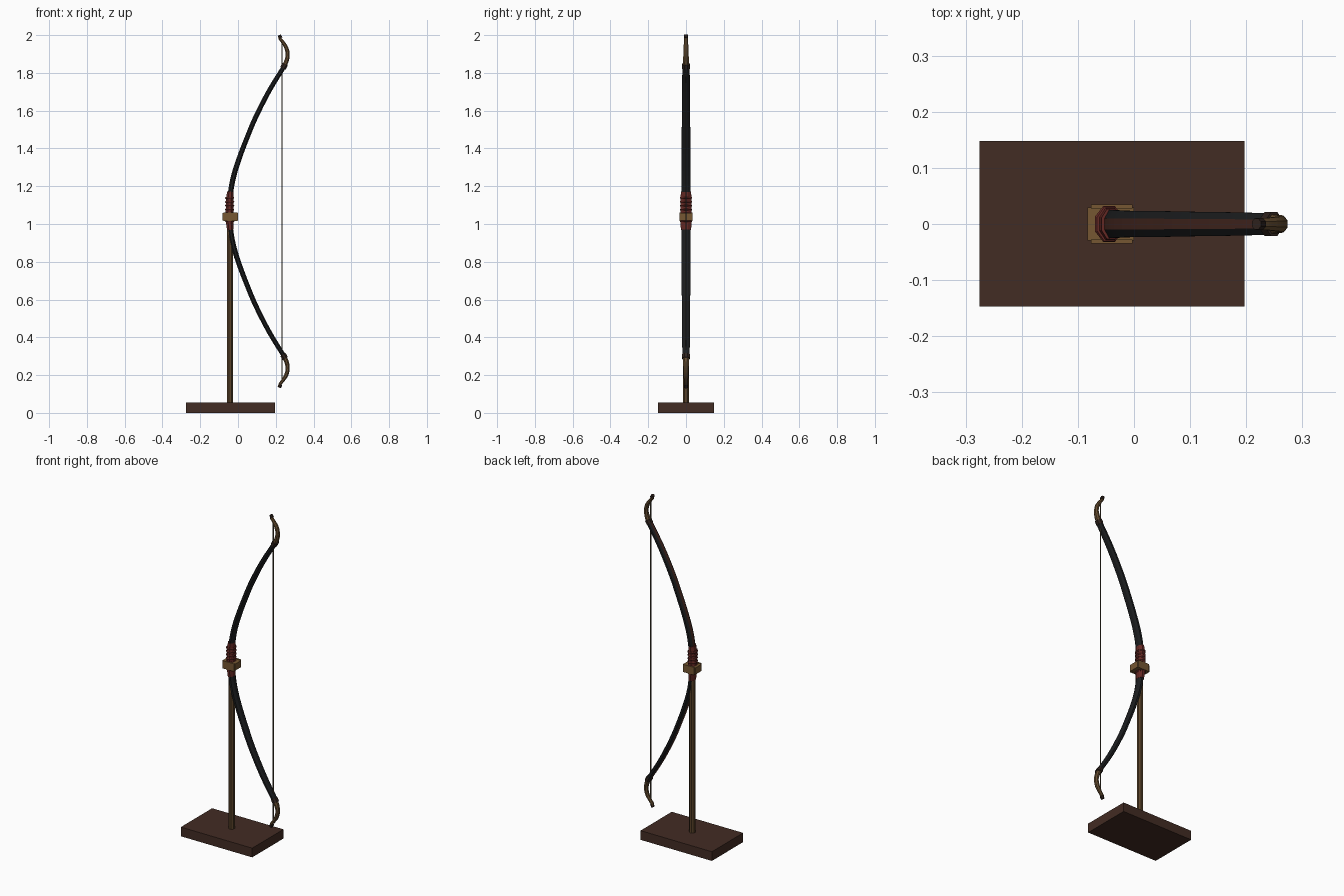
import bpy, bmesh, math
from mathutils import Vector

if "Cube" in bpy.data.objects:
    bpy.data.objects.remove(bpy.data.objects["Cube"])

MID = 1.067   # height of the bow's mirror line


def material(name, rgb):
    m = bpy.data.materials.new(name)
    m.diffuse_color = (*rgb, 1)
    m.use_nodes = True
    m.node_tree.nodes["Principled BSDF"].inputs["Base Color"].default_value = m.diffuse_color
    return m


BASE = material("dark walnut", (0.055, 0.025, 0.017))
POST = material("oak brown", (0.10, 0.055, 0.022))
CLAMP = material("golden oak", (0.18, 0.095, 0.032))
HORN = material("black horn", (0.011, 0.012, 0.013))
BACK = material("red brown backing", (0.065, 0.022, 0.015))
GRIP = material("red leather", (0.13, 0.022, 0.018))
TIP = material("tip wood", (0.125, 0.07, 0.028))
BIND = material("dark binding", (0.028, 0.016, 0.012))
STRING = material("string", (0.09, 0.07, 0.04))


def finish(bm, name, mats):
    bmesh.ops.recalc_face_normals(bm, faces=bm.faces)
    me = bpy.data.meshes.new(name)
    bm.to_mesh(me)
    bm.free()
    for m in mats:
        me.materials.append(m)
    ob = bpy.data.objects.new(name, me)
    bpy.context.collection.objects.link(ob)
    return ob


def box(name, x, y, z, mat):
    bm = bmesh.new()
    bmesh.ops.create_cube(bm, size=1)
    for v in bm.verts:
        v.co = Vector([(r[0] + r[1]) / 2 + c * (r[1] - r[0])
                       for c, r in zip(v.co, (x, y, z))])
    return finish(bm, name, [mat])


def smooth_path(pts, steps):
    """Catmull-Rom interpolation through tuples."""
    p = [Vector(q) for q in pts]
    p = [2 * p[0] - p[1]] + p + [2 * p[-1] - p[-2]]
    out = []
    for i in range(1, len(p) - 2):
        a, b, c, d = p[i - 1:i + 3]
        for k in range(steps):
            t = k / steps
            out.append(0.5 * (2 * b + (c - a) * t + (2 * a - 5 * b + 4 * c - d) * t * t
                              + (3 * b - a - 3 * c + d) * t ** 3))
    return out + [p[-2]]


def sweep(name, pts, mats, side=1, steps=4, n=8):
    """pts: (x, dz, half thickness, half width); side -1 mirrors about MID.
    With two materials, the face on the outer back takes the second."""
    path = smooth_path(pts, steps) if steps > 1 else [Vector(p) for p in pts]
    bm = bmesh.new()
    rings = []
    k = 1 / math.cos(math.pi / n)
    for i, p in enumerate(path):
        a, b = path[max(i - 1, 0)], path[min(i + 1, len(path) - 1)]
        t = Vector((b[0] - a[0], b[1] - a[1])).normalized()
        ring = []
        for j in range(n):
            ang = (j - 0.5) * 2 * math.pi / n
            h, w = p[2] * k * math.cos(ang), p[3] * k * math.sin(ang)
            ring.append(bm.verts.new((p[0] - t.y * h, w, MID + side * (p[1] + t.x * h))))
        rings.append(ring)
    for r, s in zip(rings, rings[1:]):
        for j in range(n):
            f = bm.faces.new((r[j], r[(j + 1) % n], s[(j + 1) % n], s[j]))
            if len(mats) > 1 and j == 0:
                f.material_index = 1
    bm.faces.new(rings[0])
    bm.faces.new(rings[-1])
    return finish(bm, name, mats)


# stand: base board, post, cradle
box("base_board", (-0.275, 0.197), (-0.147, 0.148), (0, 0.055), BASE)
sweep("post", [(-0.042, 0.05 - MID, 0.016, 0.016), (-0.042, 1.02 - MID, 0.016, 0.016)],
      [POST], steps=1)
box("cradle_block", (-0.083, 0.0), (-0.029, 0.029), (1.018, 1.058), CLAMP)
for s, nm in ((-1, "front"), (1, "back")):
    box("cradle_cheek_" + nm, (-0.077, -0.003), tuple(sorted((s * 0.028, s * 0.035))),
        (1.015, 1.061), CLAMP)

# bow halves
limb = [(-0.044, 0.0, 0.014, 0.025), (-0.039, 0.10, 0.014, 0.025),
        (-0.022, 0.19, 0.014, 0.024), (0.008, 0.285, 0.0135, 0.023),
        (0.046, 0.385, 0.013, 0.023), (0.092, 0.495, 0.013, 0.022),
        (0.165, 0.638, 0.0125, 0.021), (0.247, 0.772, 0.012, 0.019)]
tip = [(0.242, 0.764, 0.012, 0.017), (0.257, 0.797, 0.0115, 0.016),
       (0.263, 0.830, 0.011, 0.014), (0.256, 0.865, 0.0105, 0.013),
       (0.238, 0.895, 0.009, 0.011), (0.223, 0.914, 0.008, 0.010),
       (0.219, 0.928, 0.007, 0.009)]
for side, nm in ((1, "upper"), (-1, "lower")):
    sweep(nm + "_limb", limb, [HORN, BACK], side)
    sweep(nm + "_tip", tip, [TIP], side)
    # binding where limb meets tip, and the nock at the end
    sweep(nm + "_binding", [(0.238, 0.758, 0.016, 0.021), (0.250, 0.779, 0.016, 0.021)],
          [BIND], side, 1)
    sweep(nm + "_nock", [(0.226, 0.917, 0.010, 0.011), (0.218, 0.933, 0.009, 0.010)],
          [BIND], side, 1)

# grip sleeve with wrapped rings
sweep("grip", [(-0.041, -0.098, 0.017, 0.027), (-0.044, -0.06, 0.019, 0.029),
               (-0.045, 0.0, 0.020, 0.030), (-0.044, 0.06, 0.019, 0.029),
               (-0.041, 0.104, 0.017, 0.027)], [GRIP])
for i in range(7):
    z = -0.052 + i * 0.0205
    sweep("grip_ring", [(-0.0445, z - 0.005, 0.021, 0.030), (-0.0445, z, 0.025, 0.032),
                        (-0.0445, z + 0.005, 0.021, 0.030)], [GRIP], 1, 1)

# string
sweep("bowstring", [(0.233, -0.9, 0.003, 0.003), (0.233, 0.9, 0.003, 0.003)],
      [STRING], steps=1)
